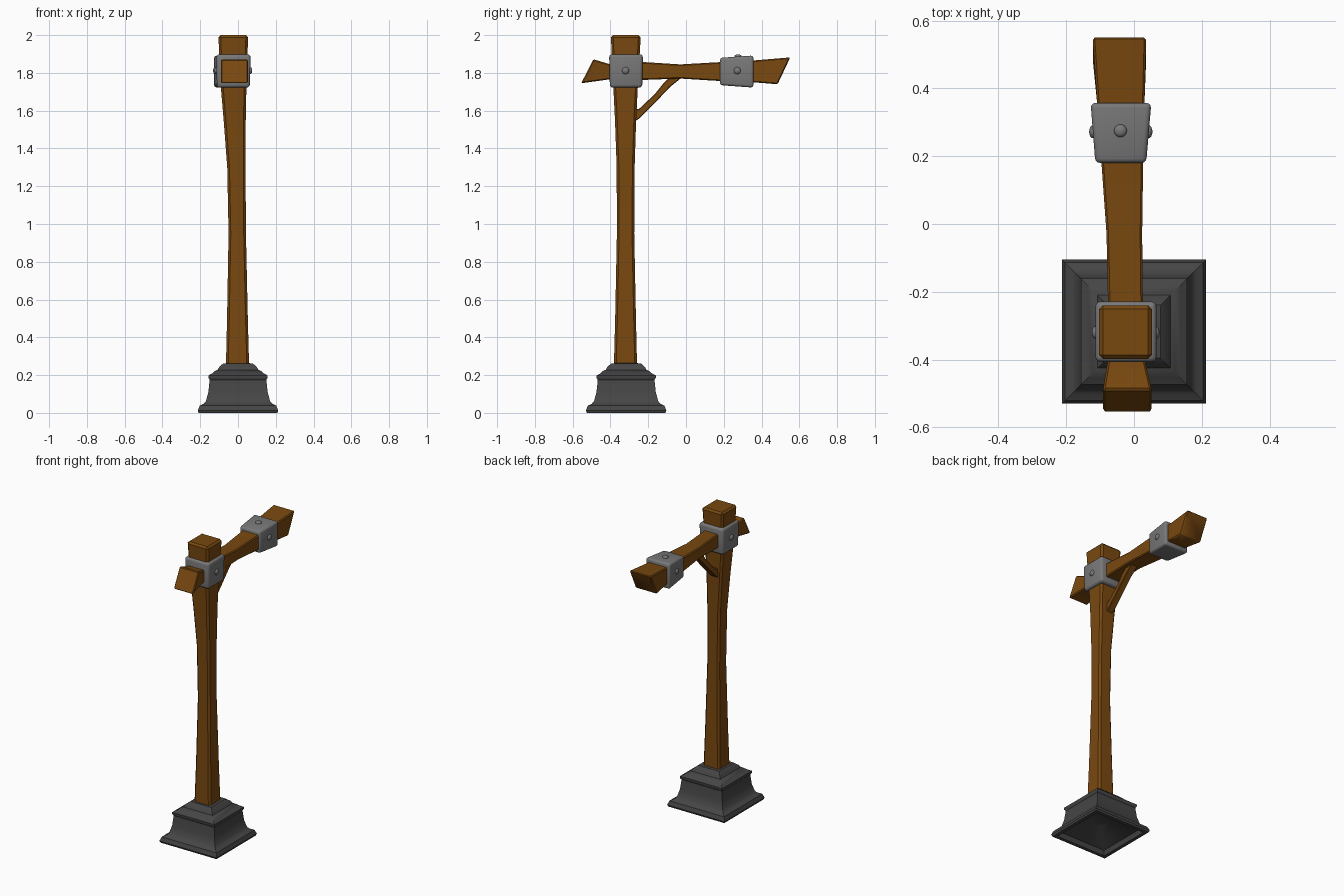
import bpy, bmesh
from math import radians, pi
from mathutils import Vector, Matrix

cube = bpy.data.objects.get("Cube")
if cube:
    bpy.data.objects.remove(cube, do_unlink=True)


def material(name, rgb):
    m = bpy.data.materials.new(name)
    m.use_nodes = True
    m.diffuse_color = (*rgb, 1)
    m.node_tree.nodes["Principled BSDF"].inputs["Base Color"].default_value = (*rgb, 1)
    return m


WOOD = material("brown wood", (0.19, 0.065, 0.005))
STEEL = material("grey steel", (0.19, 0.19, 0.19))
IRON = material("dark iron", (0.06, 0.06, 0.06))


def finish(name, bm, mat, angle=35):
    mesh = bpy.data.meshes.new(name)
    bm.to_mesh(mesh)
    bm.free()
    mesh.materials.append(mat)
    ob = bpy.data.objects.new(name, mesh)
    bpy.context.collection.objects.link(ob)
    bpy.ops.object.select_all(action='DESELECT')
    ob.select_set(True)
    bpy.context.view_layer.objects.active = ob
    bpy.ops.object.shade_smooth_by_angle(angle=radians(angle))
    return ob


def loft(name, rings, mat, bevel=0.0, segments=1):
    """Skin a list of four-cornered rings, cap both ends, round the hard edges."""
    bm = bmesh.new()
    loops = [[bm.verts.new(p) for p in ring] for ring in rings]
    for a, b in zip(loops, loops[1:]):
        for i in range(4):
            j = (i + 1) % 4
            bm.faces.new((a[i], a[j], b[j], b[i]))
    bm.faces.new(loops[0])
    bm.faces.new(loops[-1])
    bmesh.ops.recalc_face_normals(bm, faces=bm.faces)
    if bevel:
        hard = [e for e in bm.edges if e.calc_face_angle() > radians(40)]
        bmesh.ops.bevel(bm, geom=hard, offset=bevel, segments=segments,
                        profile=0.5, affect='EDGES')
    return finish(name, bm, mat)


def flat_ring(z, x0, x1, y0, y1):
    return [(x0, y0, z), (x1, y0, z), (x1, y1, z), (x0, y1, z)]


def upright_ring(y_low, y_high, x0, x1, z0, z1):
    return [(x0, y_low, z0), (x1, y_low, z0), (x1, y_high, z1), (x0, y_high, z1)]


POST_Y = -0.317

# Hollow stepped foot: (half width, height) from the inside, round the rim, to the top
foot = [(0.05, 0.1), (0.13, 0.05), (0.175, 0.03), (0.185, 0.0), (0.208, 0.0),
        (0.213, 0.012), (0.203, 0.038), (0.182, 0.048), (0.17, 0.062),
        (0.157, 0.11), (0.15, 0.175), (0.157, 0.185), (0.157, 0.198),
        (0.138, 0.208), (0.122, 0.222), (0.108, 0.228), (0.098, 0.245),
        (0.078, 0.262), (0.06, 0.263)]
loft("foot", [flat_ring(z, -h, h, POST_Y - h, POST_Y + h) for h, z in foot], IRON)

# Post, slightly waisted and leaning at the head
post = [(0.2, -0.065, 0.06, -0.383, -0.258), (0.5, -0.058, 0.052, -0.375, -0.265),
        (0.95, -0.05, 0.042, -0.366, -0.274), (1.3, -0.057, 0.04, -0.367, -0.272),
        (1.55, -0.076, 0.041, -0.376, -0.264), (1.75, -0.093, 0.045, -0.386, -0.254),
        (2.0, -0.104, 0.054, -0.398, -0.239)]
loft("post", [flat_ring(*r) for r in post], WOOD, 0.012)

# Cross beam with slanted, flared ends
beam = [(-0.555, -0.49, -0.092, 0.053, 1.745, 1.872),
        (-0.41, -0.4, -0.077, 0.032, 1.765, 1.845),
        (-0.22, -0.22, -0.077, 0.026, 1.763, 1.857),
        (-0.03, -0.03, -0.081, 0.024, 1.77, 1.845),
        (0.18, 0.18, -0.096, 0.027, 1.757, 1.857),
        (0.36, 0.36, -0.109, 0.031, 1.75, 1.866),
        (0.485, 0.552, -0.122, 0.036, 1.74, 1.882)]
loft("beam", [upright_ring(*r) for r in beam], WOOD, 0.006)

# Bent brace under the beam
brace = [((-0.275, 1.54), (-0.285, 1.615)), ((-0.245, 1.56), (-0.25, 1.608)),
         ((-0.14, 1.667), (-0.165, 1.688)), ((-0.085, 1.725), (-0.115, 1.75)),
         ((-0.01, 1.785), (-0.07, 1.79))]
loft("brace", [upright_ring(lo[0], hi[0], -0.052, -0.005, lo[1], hi[1])
               for lo, hi in brace], WOOD, 0.004)

# Steel collars
loft("post_collar", [flat_ring(1.722, -0.112, 0.062, -0.403, -0.232),
                     flat_ring(1.898, -0.114, 0.067, -0.407, -0.228)], STEEL, 0.016, 3)
loft("beam_collar", [upright_ring(0.18, 0.18, -0.114, 0.036, 1.735, 1.88),
                     upright_ring(0.357, 0.357, -0.128, 0.051, 1.722, 1.892)],
     STEEL, 0.014, 3)


# Domed rivets
def rivet(name, pos, axis):
    bm = bmesh.new()
    bmesh.ops.create_uvsphere(bm, u_segments=16, v_segments=8, radius=0.019)
    turn = Vector(axis).to_track_quat('Z', 'Y').to_matrix().to_4x4()
    bm.transform(Matrix.Translation(pos) @ turn @ Matrix.Diagonal((1, 1, 0.6, 1)))
    finish(name, bm, STEEL, 60)


rivet("post_collar_rivet_right", (-0.113, -0.32, 1.812), (-1, 0, 0))
rivet("post_collar_rivet_left", (0.064, -0.32, 1.812), (1, 0, 0))
rivet("beam_collar_rivet_right", (-0.121, 0.272, 1.812), (-1, 0, 0))
rivet("beam_collar_rivet_left", (0.043, 0.272, 1.812), (1, 0, 0))
rivet("beam_collar_rivet_top", (-0.04, 0.275, 1.887), (0, 0, 1))
